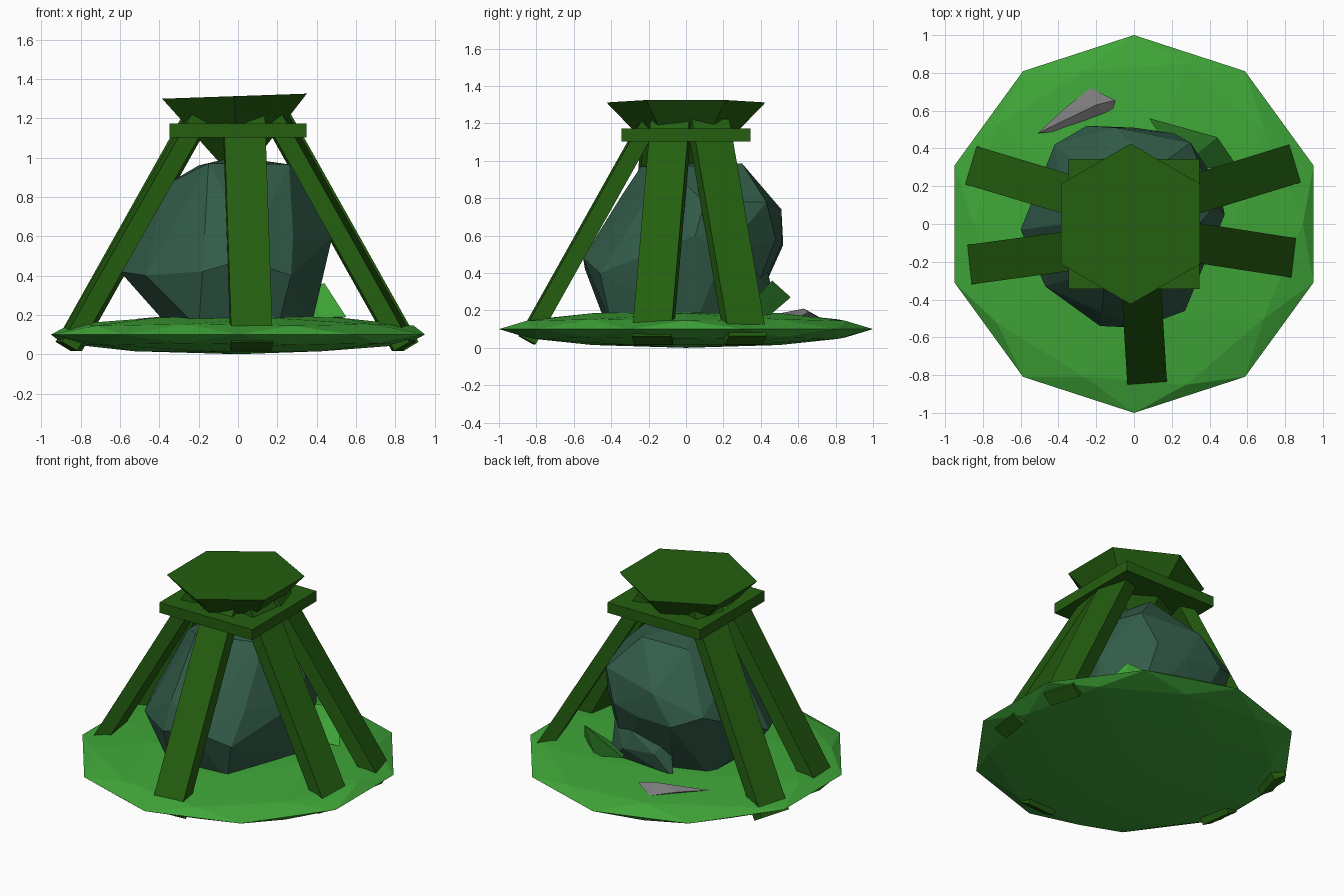
import bpy
import bmesh
from mathutils import Matrix, Vector

default_cube = bpy.data.objects.get("Cube")
if default_cube:
    bpy.data.objects.remove(default_cube, do_unlink=True)


def make_material(name, colour):
    material = bpy.data.materials.new(name)
    material.use_nodes = True
    rgba = (*colour, 1)
    material.diffuse_color = rgba
    material.node_tree.nodes["Principled BSDF"].inputs["Base Color"].default_value = rgba
    return material


grass_green = make_material("grass green", (0.05, 0.38, 0.04))
beam_green = make_material("dark beam green", (0.018, 0.114, 0.005))
boulder_teal = make_material("boulder teal", (0.032, 0.107, 0.067))
pebble_grey = make_material("pebble grey", (0.2, 0.2, 0.2))


def finish(name, material):
    """Name and colour the object that was just added."""
    part = bpy.context.object
    part.name = name
    part.data.name = name
    part.data.materials.append(material)
    return part


def add_stone(name, points, material):
    """Faceted stone: the convex hull of a few corner points."""
    bm = bmesh.new()
    for point in points:
        bm.verts.new(point)
    hull = bmesh.ops.convex_hull(bm, input=bm.verts)
    loose = {v for v in hull["geom_interior"] + hull["geom_unused"]
             if isinstance(v, bmesh.types.BMVert) and not v.link_faces}
    bmesh.ops.delete(bm, geom=list(loose), context="VERTS")
    bmesh.ops.recalc_face_normals(bm, faces=bm.faces)
    mesh = bpy.data.meshes.new(name)
    bm.to_mesh(mesh)
    bm.free()
    stone = bpy.data.objects.new(name, mesh)
    bpy.context.collection.objects.link(stone)
    mesh.materials.append(material)
    return stone


def add_leg(name, foot, head, width=0.21, thickness=0.09):
    """Square-cut beam from foot to head, kept level across its width."""
    foot, head = Vector(foot), Vector(head)
    along = (head - foot).normalized()
    across = along.cross(Vector((0, 0, 1))).normalized()
    outward = along.cross(across)
    turn = Matrix((across, outward, along)).transposed().to_4x4()
    size = Matrix.Diagonal((width, thickness, (head - foot).length, 1))
    bpy.ops.mesh.primitive_cube_add(size=1)
    leg = finish(name, beam_green)
    leg.data.transform(Matrix.Translation((foot + head) / 2) @ turn @ size)


# Flattened ground disc
bpy.ops.mesh.primitive_ico_sphere_add(subdivisions=2, radius=1, location=(0, 0, 0.1))
finish("ground_disc", grass_green).scale.z = 0.1

# Boulder, with an overhang at its lower back
add_stone("boulder", [
    # crown
    (-0.03, 0.02, 1.0), (-0.15, -0.24, 0.97), (0.26, -0.1, 0.965),
    (0.12, 0.3, 0.985), (-0.2, 0.25, 0.96),
    # shoulder
    (-0.37, 0, 0.86), (-0.07, -0.34, 0.82), (0.43, 0.1, 0.78), (0.3, 0.43, 0.78),
    (-0.1, 0.51, 0.74), (-0.42, 0.42, 0.62), (0.28, -0.33, 0.6),
    # belly
    (-0.17, -0.47, 0.61), (-0.6, -0.03, 0.42), (-0.47, -0.33, 0.4),
    (-0.18, -0.54, 0.42), (0.03, -0.55, 0.48), (0.27, -0.46, 0.4),
    (0.48, 0.05, 0.6), (0.45, 0.2, 0.5), (0.21, 0.48, 0.58), (-0.25, 0.52, 0.55),
    (0, 0.51, 0.55),
    # underside
    (-0.36, -0.1, 0.15), (-0.2, -0.43, 0.13), (0.2, -0.4, 0.13), (0.37, 0.05, 0.13),
    (0.25, 0.3, 0.13), (-0.1, 0.33, 0.13), (-0.35, 0.25, 0.15),
], boulder_teal)
add_stone("boulder_back_lump", [
    (-0.15, 0.38, 0.42), (0.1, 0.44, 0.4), (0.28, 0.36, 0.42), (0.15, 0.46, 0.28),
    (-0.08, 0.46, 0.3), (-0.2, 0.42, 0.15), (0.3, 0.38, 0.15), (0.05, 0.2, 0.13),
    (0.05, 0.2, 0.45),
], boulder_teal)

# Small loose stones behind the boulder
add_stone("green_shard", [
    (0.08, 0.56, 0.27), (0.44, 0.46, 0.36), (0.55, 0.3, 0.19),
    (0.39, 0.42, 0.15), (0.25, 0.3, 0.18),
], grass_green)
add_stone("grey_pebble", [
    (-0.51, 0.48, 0.18), (-0.37, 0.61, 0.18), (-0.23, 0.72, 0.16), (-0.1, 0.655, 0.19),
    (-0.12, 0.57, 0.15), (-0.2, 0.63, 0.21), (-0.3, 0.5, 0.15),
], pebble_grey)

# Five leaning legs: foot x, y and head x, y
for name, foot, head in (
    ("front_leg", (0.07, -0.85), (0.03, -0.2)),
    ("front_left_leg", (0.85, -0.18), (0.2, -0.08)),
    ("back_left_leg", (0.85, 0.32), (0.2, 0.12)),
    ("front_right_leg", (-0.87, -0.215), (-0.21, -0.125)),
    ("back_right_leg", (-0.86, 0.31), (-0.21, 0.115)),
):
    add_leg(name, (*foot, 0.04), (*head, 1.2))

# Square plate clamping the legs
bpy.ops.mesh.primitive_cube_add(size=1, location=(0, 0, 1.138))
finish("square_plate", beam_green).scale = (0.695, 0.69, 0.07)

# Six-sided inverted cone, slightly tilted
bpy.ops.mesh.primitive_cone_add(vertices=6, radius1=0, radius2=0.425, depth=0.44,
                                location=(-0.01, 0, 1.092), rotation=(0, -0.035, 0))
finish("hexagonal_cap", beam_green)
